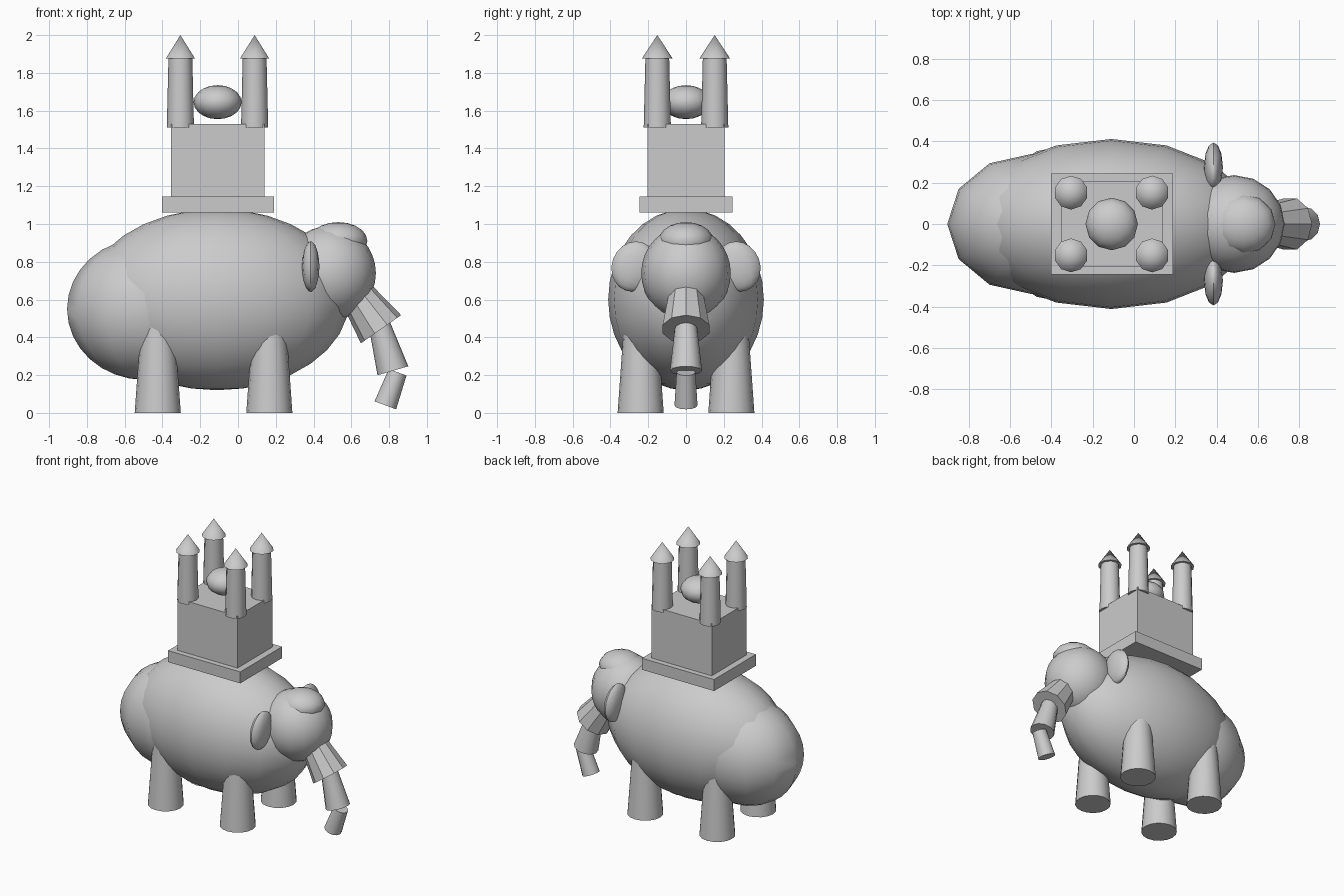
import bpy, math
from mathutils import Vector

if "Cube" in bpy.data.objects:
    bpy.data.objects.remove(bpy.data.objects["Cube"])


def finish(name, smooth=True):
    o = bpy.context.object
    o.name = name
    bpy.ops.object.transform_apply(location=False, rotation=True, scale=True)
    if smooth:
        bpy.ops.object.shade_smooth_by_angle(angle=math.radians(35))
    return o


def ball(name, loc, radii, segs=16, rings=16, tilt=0):
    bpy.ops.mesh.primitive_uv_sphere_add(segments=segs, ring_count=rings, radius=1,
                                         location=loc, rotation=(tilt, 0, 0))
    bpy.context.object.scale = radii
    return finish(name)


def box(name, lo, hi):
    lo, hi = Vector(lo), Vector(hi)
    bpy.ops.mesh.primitive_cube_add(size=1, location=(lo + hi) / 2)
    bpy.context.object.scale = hi - lo
    return finish(name, False)


def taper(name, a, b, ra, rb, sides=16):
    # tapered cylinder running from point a to point b
    a, b = Vector(a), Vector(b)
    d = b - a
    bpy.ops.mesh.primitive_cone_add(vertices=sides, radius1=ra, radius2=rb, depth=d.length,
                                    location=(a + b) / 2)
    bpy.context.object.rotation_euler = d.to_track_quat('Z', 'Y').to_euler()
    return finish(name)


# body, rump, head and crown
ball("body", (-0.11, 0, 0.60), (0.70, 0.412, 0.48))
ball("rump", (-0.495, 0, 0.55), (0.41, 0.34, 0.375), 12, 16)
ball("head", (0.485, 0, 0.74), (0.245, 0.237, 0.25))
ball("head_crown", (0.53, 0, 0.91), (0.155, 0.145, 0.10), 12, 10)

# ears and legs on both sides
for s, side in ((-1, "right"), (1, "left")):
    ball("ear_" + side, (0.385, s * 0.275, 0.775), (0.046, 0.118, 0.135), 12, 10, s * 0.35)
    for x, end in ((-0.425, "back"), (0.166, "front")):
        taper(f"{end}_leg_{side}", (x, s * 0.24, 0), (x, s * 0.24, 0.52), 0.122, 0.085)

# trunk segments, each flaring towards its lower end
taper("trunk_upper", (0.60, 0, 0.667), (0.757, 0, 0.443), 0.085, 0.13, 10)
taper("trunk_middle", (0.745, 0, 0.48), (0.82, 0, 0.223), 0.056, 0.085, 12)
taper("trunk_tip", (0.845, 0, 0.215), (0.78, 0, 0.04), 0.05, 0.061, 12)

# castle
box("castle_platform", (-0.402, -0.245, 1.06), (0.19, 0.245, 1.145))
box("castle_keep", (-0.355, -0.205, 1.145), (0.14, 0.205, 1.53))
ball("castle_dome", (-0.108, 0, 1.645), (0.127, 0.127, 0.09), 12, 10)
for i, x in enumerate((-0.305, 0.088)):
    for j, y in enumerate((-0.152, 0.152)):
        taper(f"tower_{i}{j}", (x, y, 1.51), (x, y, 1.88), 0.072, 0.063, 12)
        taper(f"tower_roof_{i}{j}", (x, y, 1.875), (x, y, 2.0), 0.082, 0, 10)
